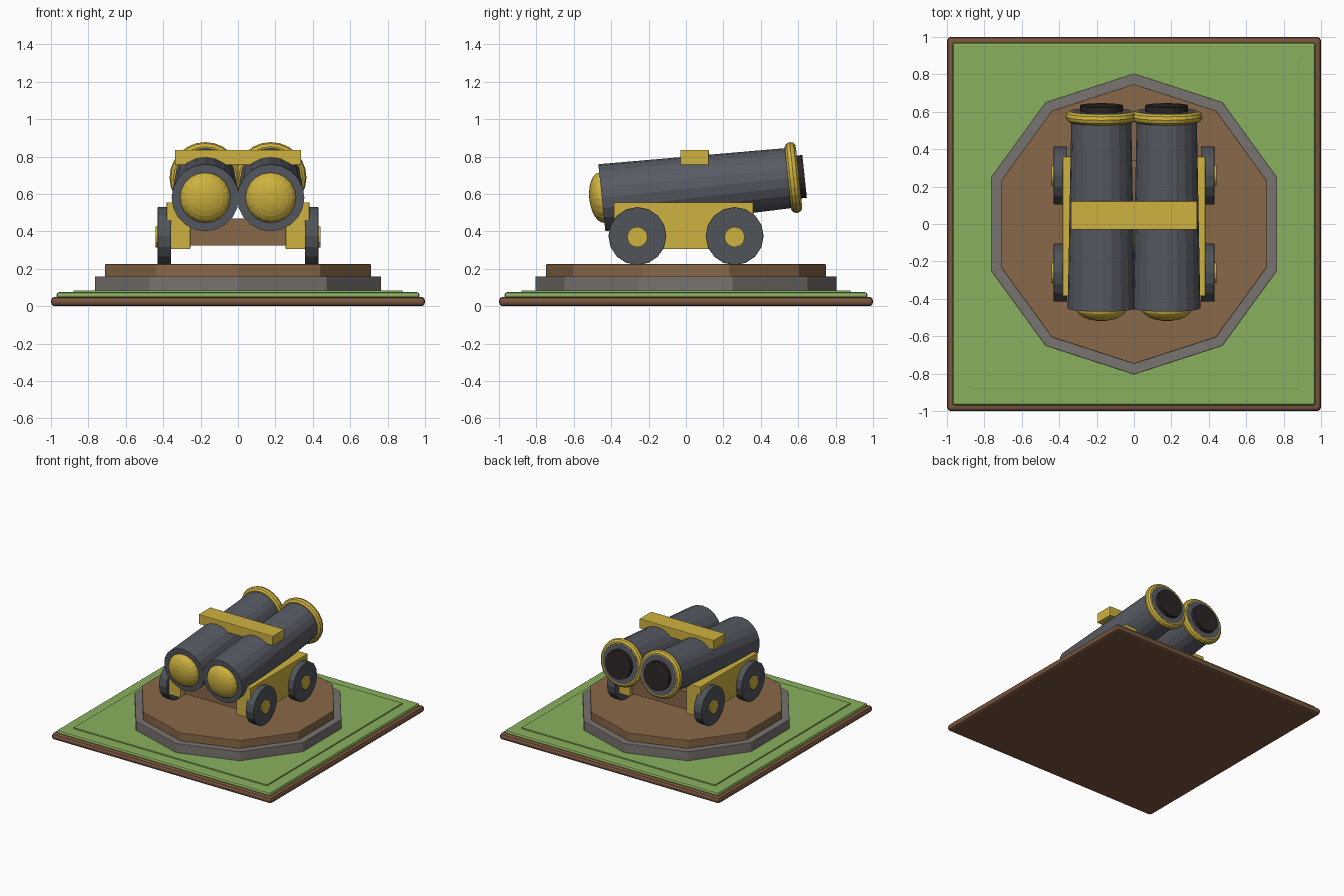
import bpy
from math import radians, sin, cos

cube = bpy.data.objects.get("Cube")
if cube:
    bpy.data.objects.remove(cube, do_unlink=True)


def material(name, rgb):
    """Flat material from 0-255 sRGB values."""
    lin = [((c / 255 + 0.055) / 1.055) ** 2.4 for c in rgb]
    m = bpy.data.materials.new(name)
    m.use_nodes = True
    m.diffuse_color = (*lin, 1)
    m.node_tree.nodes["Principled BSDF"].inputs["Base Color"].default_value = (*lin, 1)
    return m


iron = material("iron grey", (88, 91, 100))
wheel_iron = material("dark wheel iron", (80, 84, 90))
gold = material("gold", (206, 178, 64))
black = material("bore black", (44, 37, 37))
grass = material("grass green", (138, 176, 94))
soil = material("soil brown", (122, 86, 62))
wood = material("wood brown", (136, 104, 72))
stone = material("stone grey", (120, 115, 112))


def finish(name, mat, bevel=0.0):
    """Name and colour the active object, with an optional bevel."""
    ob = bpy.context.object
    ob.name = name
    ob.data.materials.append(mat)
    if bevel:
        mod = ob.modifiers.new("Bevel", 'BEVEL')
        mod.width = bevel
        mod.segments = 2
    return ob


def box(name, mat, x, y, z, bevel=0.0):
    """Box from (min, max) ranges."""
    bpy.ops.mesh.primitive_cube_add(size=1, location=[sum(r) / 2 for r in (x, y, z)])
    bpy.context.object.scale = [r[1] - r[0] for r in (x, y, z)]
    bpy.ops.object.transform_apply(location=False, rotation=False, scale=True)
    return finish(name, mat, bevel)


def cone(name, mat, sides, r1, r2, depth, loc, rot=(0, 0, 0), bevel=0.0):
    bpy.ops.mesh.primitive_cone_add(vertices=sides, radius1=r1, radius2=r2,
                                    depth=depth, location=loc, rotation=rot)
    return finish(name, mat, bevel)


# Square ground tile
box("soil_slab", soil, (-1, 1), (-1, 1), (0, 0.05), 0.02)
box("grass_layer", grass, (-0.97, 0.97), (-0.97, 0.97), (0.04, 0.075), 0.014)
box("grass_panel", grass, (-0.88, 0.88), (-0.88, 0.88), (0.06, 0.085), 0.004)

# Ten-sided platform
cone("stone_step", stone, 10, 0.805, 0.805, 0.08, (0, 0, 0.12), bevel=0.004)
cone("wood_platform", wood, 10, 0.748, 0.748, 0.07, (0, 0, 0.19), bevel=0.004)

# Carriage
box("carriage_bed", wood, (-0.27, 0.27), (-0.34, 0.34), (0.325, 0.47))
box("crossbar", gold, (-0.337, 0.337), (-0.03, 0.122), (0.755, 0.835), 0.004)

TILT = radians(6)
AIM = (TILT - radians(90), 0, 0)


def along(x, d):
    """Point at distance d along the axis of the barrel at x."""
    return (x, -0.45 + d * cos(TILT), 0.58 + d * sin(TILT))


for side, s in (("left", 1), ("right", -1)):
    # Cheek plate
    box(side + "_cheek", gold, sorted((s * 0.255, s * 0.382)),
        (-0.385, 0.36), (0.305, 0.555), 0.004)

    # Wheels and hubs
    for end, y in (("front", -0.26), ("rear", 0.26)):
        turn = (0, radians(90), 0)
        cone(f"{side}_{end}_wheel", wheel_iron, 16, 0.155, 0.155, 0.072,
             (s * 0.394, y, 0.375), turn, 0.004)
        cone(f"{side}_{end}_hub", gold, 12, 0.055, 0.055, 0.1,
             (s * 0.391, y, 0.37), turn)

    # Tapered barrel, muzzle ring, bore and breech knob
    x = s * 0.175
    cone(side + "_barrel", iron, 20, 0.18, 0.16, 1.06, along(x, 0.53), AIM)
    bpy.ops.mesh.primitive_torus_add(major_radius=0.16, minor_radius=0.031,
                                     major_segments=24, minor_segments=10,
                                     location=along(x, 1.03), rotation=AIM)
    finish(side + "_muzzle_ring", gold)
    cone(side + "_bore", black, 20, 0.115, 0.115, 0.1, along(x, 1.04), AIM)
    bpy.ops.mesh.primitive_uv_sphere_add(segments=20, ring_count=12, radius=0.135,
                                         location=along(x, 0), rotation=AIM)
    bpy.context.object.scale = (1, 1, 0.5)
    finish(side + "_breech_knob", gold)
